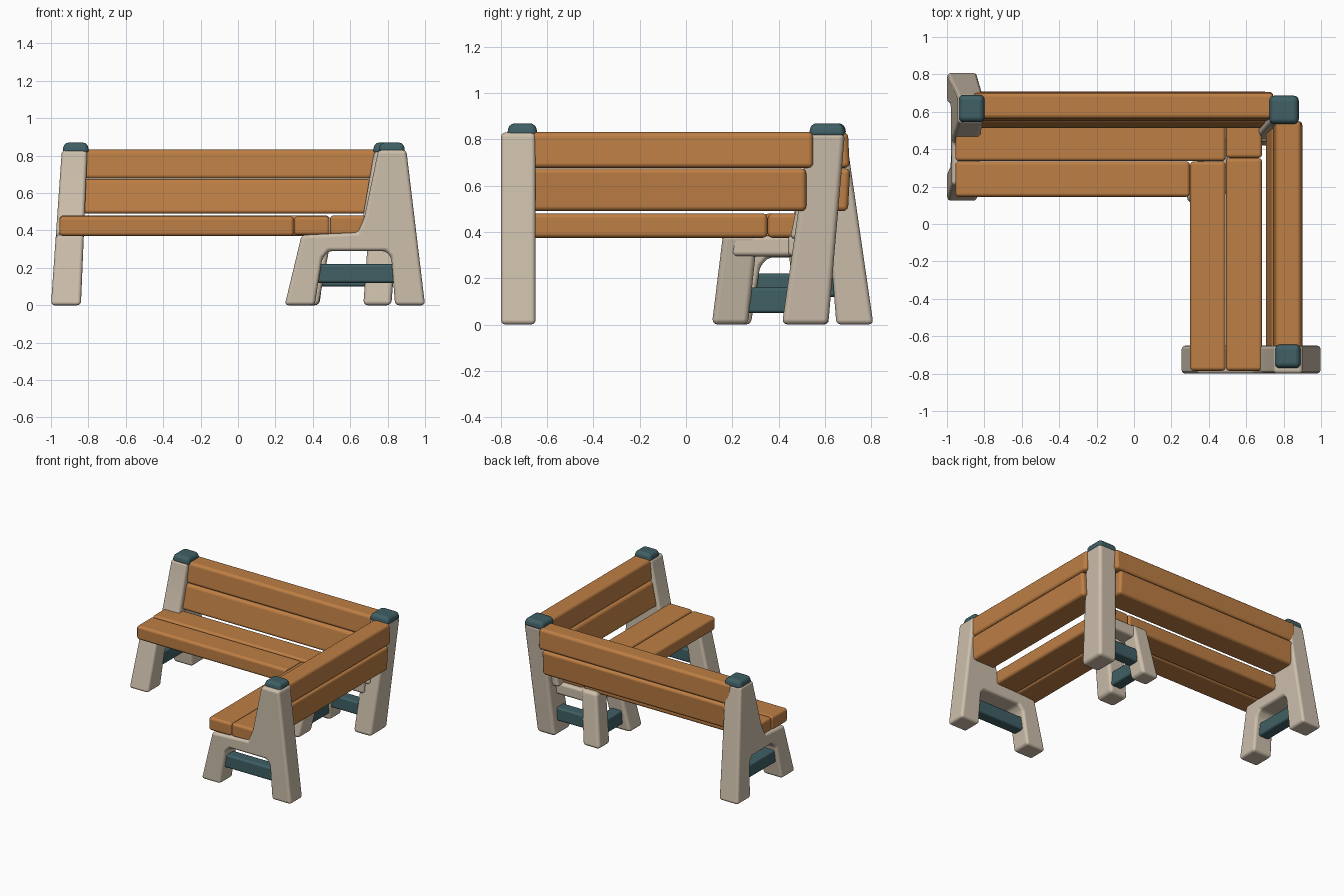
import bpy, bmesh

if "Cube" in bpy.data.objects:
    bpy.data.objects.remove(bpy.data.objects["Cube"])


def material(name, col):
    m = bpy.data.materials.new(name)
    m.diffuse_color = (*col, 1)
    m.use_nodes = True
    m.node_tree.nodes["Principled BSDF"].inputs["Base Color"].default_value = m.diffuse_color
    return m


WOOD = material("warm wood", (0.51, 0.21, 0.058))
STONE = material("pale stone", (0.61, 0.52, 0.41))
TEAL = material("dark teal", (0.05, 0.115, 0.13))


def finish(name, bm, mat, bevel):
    bmesh.ops.recalc_face_normals(bm, faces=bm.faces)
    me = bpy.data.meshes.new(name)
    bm.to_mesh(me)
    bm.free()
    me.materials.append(mat)
    for p in me.polygons:
        p.use_smooth = True
    ob = bpy.data.objects.new(name, me)
    bpy.context.collection.objects.link(ob)
    b = ob.modifiers.new("bevel", 'BEVEL')
    b.width = bevel
    b.segments = 3
    b.limit_method = 'ANGLE'
    b.angle_limit = 0.4
    b.harden_normals = True
    return ob


def loft(name, ring_a, ring_b, mat, bevel):
    """Solid between two matching outlines."""
    bm = bmesh.new()
    a = [bm.verts.new(p) for p in ring_a]
    b = [bm.verts.new(p) for p in ring_b]
    bm.faces.new(a)
    bm.faces.new(b[::-1])
    n = len(a)
    for i in range(n):
        bm.faces.new((a[i], a[(i + 1) % n], b[(i + 1) % n], b[i]))
    return finish(name, bm, mat, bevel)


def rect(x0, x1, y0, y1, z):
    return [(x0, y0, z), (x1, y0, z), (x1, y1, z), (x0, y1, z)]


def box(name, x0, x1, y0, y1, z0, z1, mat, bevel=0.02):
    return loft(name, rect(x0, x1, y0, y1, z0), rect(x0, x1, y0, y1, z1), mat, bevel)


def post(name, base, hb, top, ht, z1):
    """Leaning tapered leg from base centre to top centre."""
    return loft(name, rect(base[0] - hb[0], base[0] + hb[0], base[1] - hb[1], base[1] + hb[1], 0),
                rect(top[0] - ht, top[0] + ht, top[1] - ht, top[1] + ht, z1), STONE, 0.024)


def frame_profile(f, b, t):
    """End frame outline: f = front foot, b = rear foot, t = front of post top."""
    return [(f, 0), (f + .16, 0), (f + .2, .25), (f + .235, .29), (b - .21, .29), (b - .18, .255),
            (b - .16, 0), (b, 0), (t + .15, .83), (t, .83), (t - .075, .47), (t - .11, .39),
            (f + .09, .375)]


# End frames (the left one splays outwards slightly)
pr = frame_profile(.25, 1.0, .75)
loft("right_end_frame", [(u, -.80, z) for u, z in pr], [(u, -.65, z) for u, z in pr], STONE, 0.02)
pl = frame_profile(.12, .81, .54)
loft("left_end_frame", [(-1 + .07 * z, u, z) for u, z in pl],
     [(-.84 + .042 * z, u, z) for u, z in pl], STONE, 0.02)

# Stretchers of the end frames
box("right_stretcher", .40, .85, -.77, -.68, .12, .22, TEAL, 0.015)
box("left_stretcher", -.96, -.87, .27, .67, .12, .22, TEAL, 0.015)

# Corner support: tall leaning post, two short legs, rails and stretchers
post("corner_post", (.745, .515), (.075, .10), (.805, .61), .077, .83)
loft("corner_post_gusset", rect(.65, .78, .45, .60, .37), rect(.728, .80, .54, .64, .82), STONE, 0.02)
post("corner_back_leg", (.365, .55), (.07, .07), (.42, .50), .065, .39)
post("corner_front_leg", (.355, .19), (.075, .078), (.43, .235), .075, .39)
box("corner_back_rail", .40, .74, .44, .56, .295, .385, STONE)
box("corner_side_rail", .37, .50, .20, .52, .295, .385, STONE)
box("corner_back_stretcher", .40, .72, .48, .57, .10, .20, TEAL, 0.015)
box("corner_side_stretcher", .34, .43, .22, .53, .05, .16, TEAL, 0.015)

# Post caps
for name, x0, x1, y0, y1 in (("left_cap", -.94, -.795, .54, .695),
                             ("corner_cap", .72, .885, .53, .69),
                             ("right_cap", .75, .895, -.775, -.64)):
    loft(name, rect(x0, x1, y0, y1, .81),
         rect(x0 + .01, x1 - .01, y0 + .01, y1 - .01, .87), TEAL, 0.025)

# Seat planks, interlocking at the corner
box("back_seat_front_plank", -.955, .299, .145, .335, .37, .475, WOOD)
box("back_seat_rear_plank", -.955, .49, .336, .53, .37, .48, WOOD)
box("side_seat_inner_plank", .30, .49, -.785, .335, .375, .475, WOOD)
box("side_seat_outer_plank", .491, .685, -.785, .352, .375, .48, WOOD)
box("corner_seat_plank", .491, .685, .353, .53, .375, .48, WOOD)

# Backrest planks on both arms: sloping front face, nearly upright rear face
for label, front0, rear0, z0, front1, rear1, z1, end in (
        ("lower", .508, .70, .49, .545, .71, .675, -.02),
        ("upper", .548, .708, .677, .565, .70, .832, .01)):
    s = [(front0, z0), (rear0, z0), (rear1, z1), (front1, z1)]
    loft(f"back_{label}_backrest", [(-.86, u, z) for u, z in s],
         [(.735 + end, u, z) for u, z in s], WOOD, 0.022)
    loft(f"side_{label}_backrest", [(u + .193, -.70, z) for u, z in s],
         [(u + .193, .54 + end, z) for u, z in s], WOOD, 0.022)
